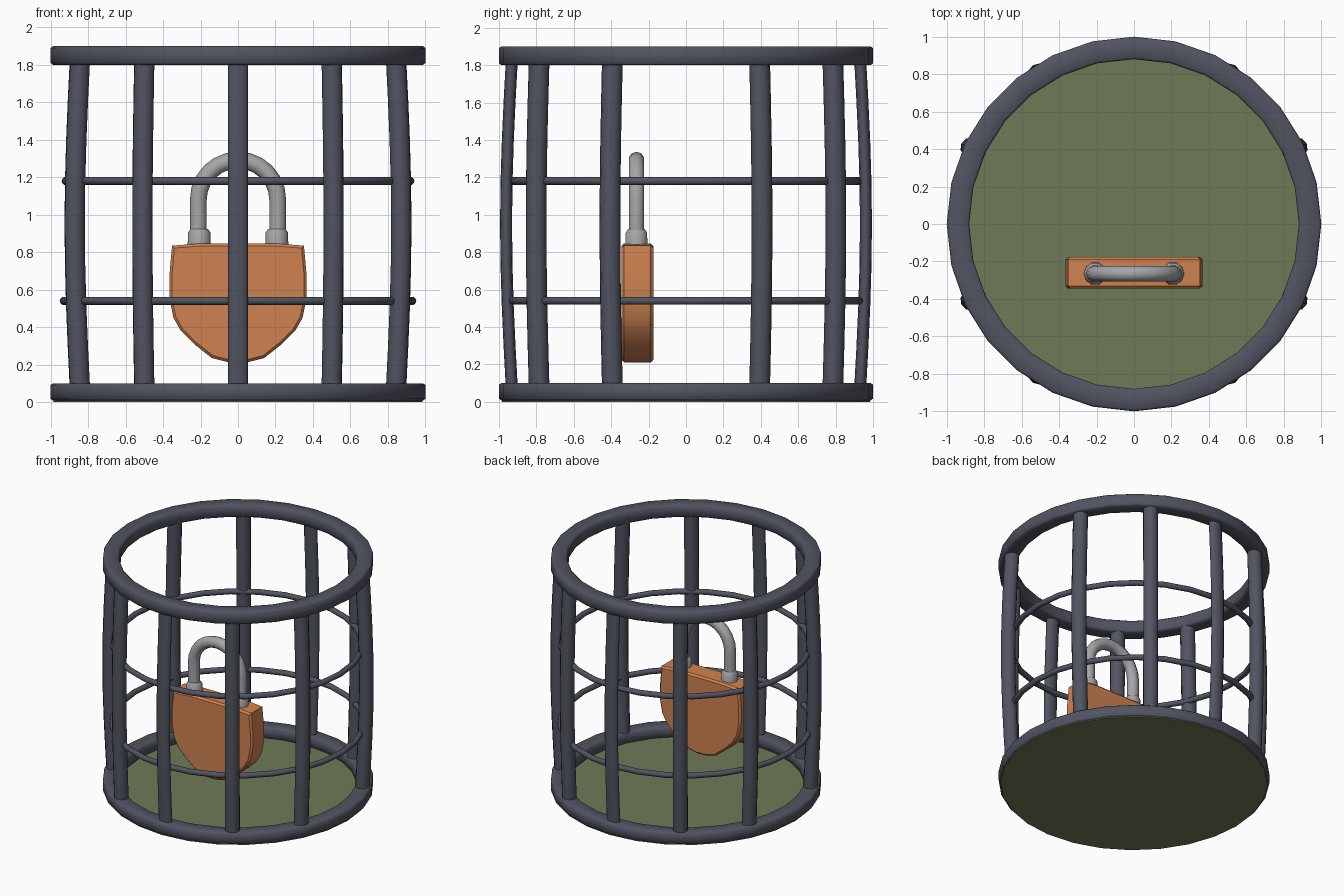
import bpy, bmesh, math
from mathutils import Vector

if "Cube" in bpy.data.objects:
    bpy.data.objects.remove(bpy.data.objects["Cube"])


def material(name, rgb):
    m = bpy.data.materials.new(name)
    m.diffuse_color = (*rgb, 1)
    m.use_nodes = True
    m.node_tree.nodes["Principled BSDF"].inputs["Base Color"].default_value = m.diffuse_color
    return m


IRON = material("dark iron", (0.082, 0.09, 0.118))
BRASS = material("orange brass", (0.63, 0.225, 0.08))
STEEL = material("pale steel", (0.38, 0.38, 0.40))
GREEN = material("moss green", (0.158, 0.195, 0.092))

Z = Vector((0, 0, 1))
ROUND = [(math.cos(2 * math.pi * i / 10), math.sin(2 * math.pi * i / 10)) for i in range(10)]
BOXY = [(1, -.8), (1, .8), (.8, 1), (-.8, 1), (-1, .8), (-1, -.8), (-.8, -1), (.8, -1)]


def finish(bm, name, mat, angle):
    bmesh.ops.recalc_face_normals(bm, faces=bm.faces)
    me = bpy.data.meshes.new(name)
    bm.to_mesh(me)
    bm.free()
    ob = bpy.data.objects.new(name, me)
    bpy.context.collection.objects.link(ob)
    me.materials.append(mat)
    bpy.ops.object.select_all(action='DESELECT')
    ob.select_set(True)
    bpy.context.view_layer.objects.active = ob
    bpy.ops.object.shade_smooth_by_angle(angle=math.radians(angle))
    return ob


def sweep(name, stations, section, mat, closed=False, angle=60):
    """Skin a section along stations of (centre, axis_u, axis_v), axes scaled to half size."""
    bm = bmesh.new()
    loops = [[bm.verts.new(p + u * a + v * b) for a, b in section] for p, u, v in stations]
    n = len(section)
    pairs = list(zip(loops, loops[1:]))
    if closed:
        pairs.append((loops[-1], loops[0]))
    else:
        bm.faces.new(loops[0])
        bm.faces.new(loops[-1])
    for a, b in pairs:
        for i in range(n):
            bm.faces.new((a[i], a[(i + 1) % n], b[(i + 1) % n], b[i]))
    return finish(bm, name, mat, angle)


def radial(deg):
    a = math.radians(deg)
    return Vector((math.cos(a), math.sin(a), 0))


def hoop(name, r, z, half_w, half_h, section, count=28):
    st = []
    for i in range(count):
        d = radial(90 + 360 * i / count)
        st.append((d * r + Z * z, d * half_w, Z * half_h))
    sweep(name, st, section, IRON, closed=True)


# Heavy rims and thin hoops
hoop("bottom_rim", 0.94, 0.054, 0.06, 0.046, BOXY)
hoop("top_rim", 0.94, 1.85, 0.06, 0.05, BOXY)
hoop("lower_hoop", 0.93, 0.54, 0.022, 0.022, ROUND)
hoop("upper_hoop", 0.92, 1.18, 0.022, 0.022, ROUND)

# Bars, bulging slightly at mid height; the front and back ones are flatter
for k, deg in enumerate((-90, -57.5, -25, 25, 57.5, 90, 122.5, 155, 205, 237.5)):
    flat = abs(deg) == 90
    d = radial(deg)
    t = Z.cross(d)
    depth = 0.032 if flat else 0.055
    st = []
    for i in range(9):
        f = i / 8
        r = 0.93 + (0.032 if deg not in (-57.5, 57.5, 122.5, 237.5) else 0.02) * math.sin(math.pi * f)
        st.append((d * r + Z * (0.05 + 1.8 * f), d * depth, t * 0.056))
    sweep(f"bar_{k + 1}", st, ROUND, IRON)

# Floor disc
bm = bmesh.new()
bmesh.ops.create_cone(bm, cap_ends=True, segments=28, radius1=0.985, radius2=0.985, depth=0.012)
bmesh.ops.translate(bm, verts=bm.verts, vec=(0, 0, 0.006))
finish(bm, "floor", GREEN, 30)

# Padlock body: shield outline mirrored about x = 0
half = [(0.04, 0.21), (0.14, 0.235), (0.235, 0.31), (0.305, 0.38), (0.345, 0.45),
        (0.367, 0.56), (0.366, 0.68), (0.352, 0.835), (0.2, 0.847)]
outline = half + [(-x, z) for x, z in reversed(half)]
bm = bmesh.new()
front = [bm.verts.new((x, -0.345, z)) for x, z in outline]
back = [bm.verts.new((x, -0.175, z)) for x, z in outline]
caps = [bm.faces.new(front), bm.faces.new(back)]
for i in range(len(front)):
    j = (i + 1) % len(front)
    bm.faces.new((front[i], front[j], back[j], back[i]))
bmesh.ops.recalc_face_normals(bm, faces=bm.faces)
bmesh.ops.bevel(bm, geom=list({e for f in caps for e in f.edges}), offset=0.014,
                segments=1, affect='EDGES')
finish(bm, "padlock_body", BRASS, 35)

# Shackle: two legs joined by an arch
Y = Vector((0, 1, 0))
X = Vector((1, 0, 0))
path = [(0.212, 0.83, 0), (0.212, 0.95, 0)]
path += [(0.212 * math.cos(math.pi * i / 12), 1.08 + 0.212 * math.sin(math.pi * i / 12), 180 * i / 12)
         for i in range(13)]
path += [(-0.212, 0.95, 180), (-0.212, 0.83, 180)]
st = []
for x, z, deg in path:
    a = math.radians(deg)
    st.append((Vector((x, -0.265, z)), (X * math.cos(a) + Z * math.sin(a)) * 0.045, Y * 0.043))
sweep("shackle", st, ROUND, STEEL)

# Collars at the shackle feet
for side, name in ((-1, "left_collar"), (1, "right_collar")):
    st = [(Vector((side * 0.207, -0.265, z)), X * r, Y * r)
          for z, r in ((0.83, 0.062), (0.905, 0.06), (0.925, 0.045))]
    sweep(name, st, ROUND, STEEL, angle=40)
